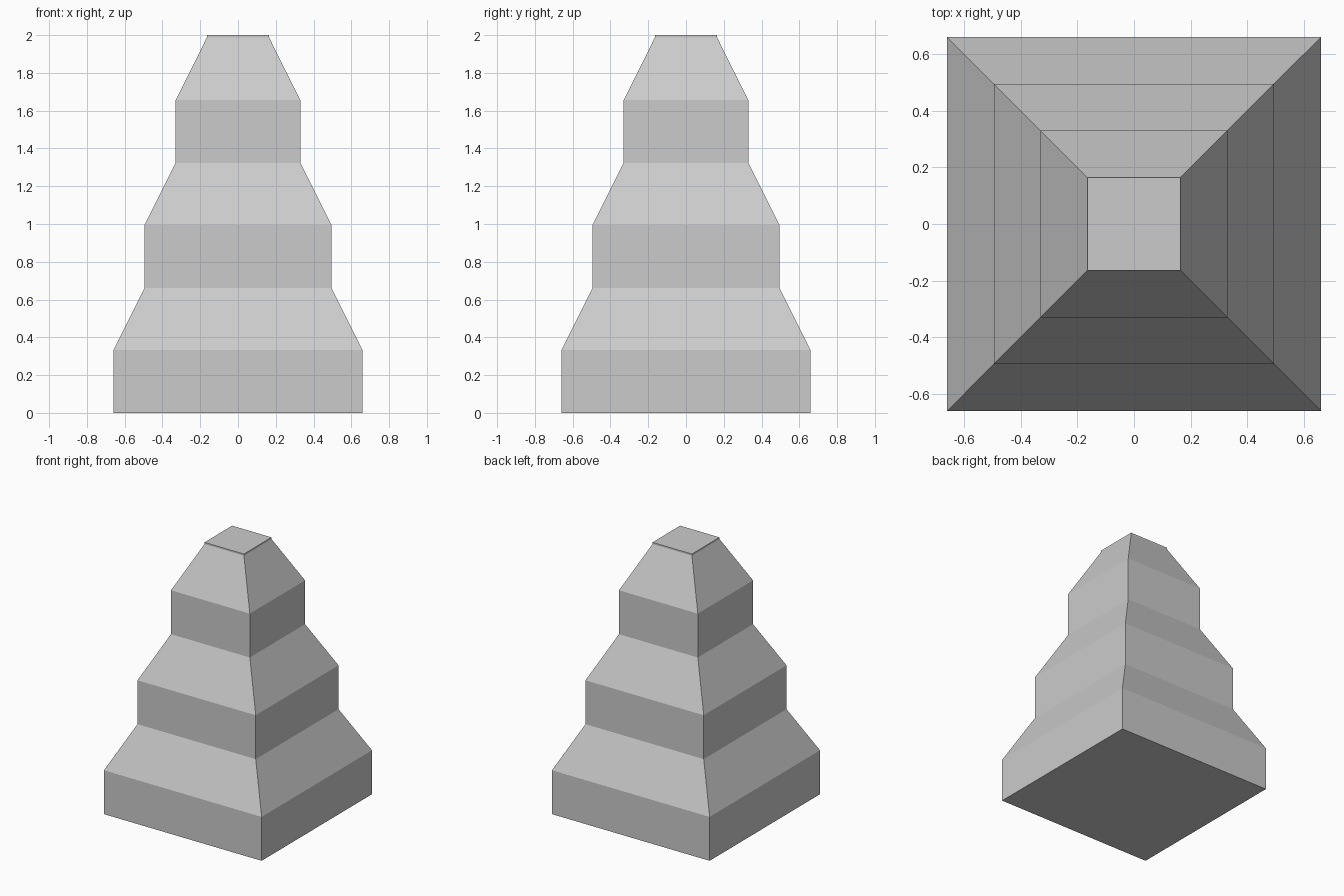
import bpy, bmesh

if "Cube" in bpy.data.objects:
    bpy.data.objects.remove(bpy.data.objects["Cube"])

S = 0.33  # tier half-step


def square_stack(name, profile):
    """Solid with square cross-sections, from (half width, z) pairs."""
    bm = bmesh.new()
    rings = [[bm.verts.new((sx * w, sy * w, z))
              for sx, sy in ((-1, -1), (1, -1), (1, 1), (-1, 1))]
             for w, z in profile]
    for a, b in zip(rings, rings[1:]):
        for i in range(4):
            j = (i + 1) % 4
            bm.faces.new((a[i], a[j], b[j], b[i]))
    bm.faces.new(rings[0][::-1])
    bm.faces.new(rings[-1])
    mesh = bpy.data.meshes.new(name)
    bm.to_mesh(mesh)
    bm.free()
    obj = bpy.data.objects.new(name, mesh)
    bpy.context.collection.objects.link(obj)
    return obj


# three tiers, each a straight wall and a sloped shoulder
profile = []
for tier in range(3):
    w, z = S * (2 - tier / 2), 2 * tier * 0.331
    profile += [(w, z), (w, z + 0.332)]

# thin square lip at the top
profile += [(S / 2, 1.987), (S / 2, 2.0)]
square_stack("tiered_tower", profile)
